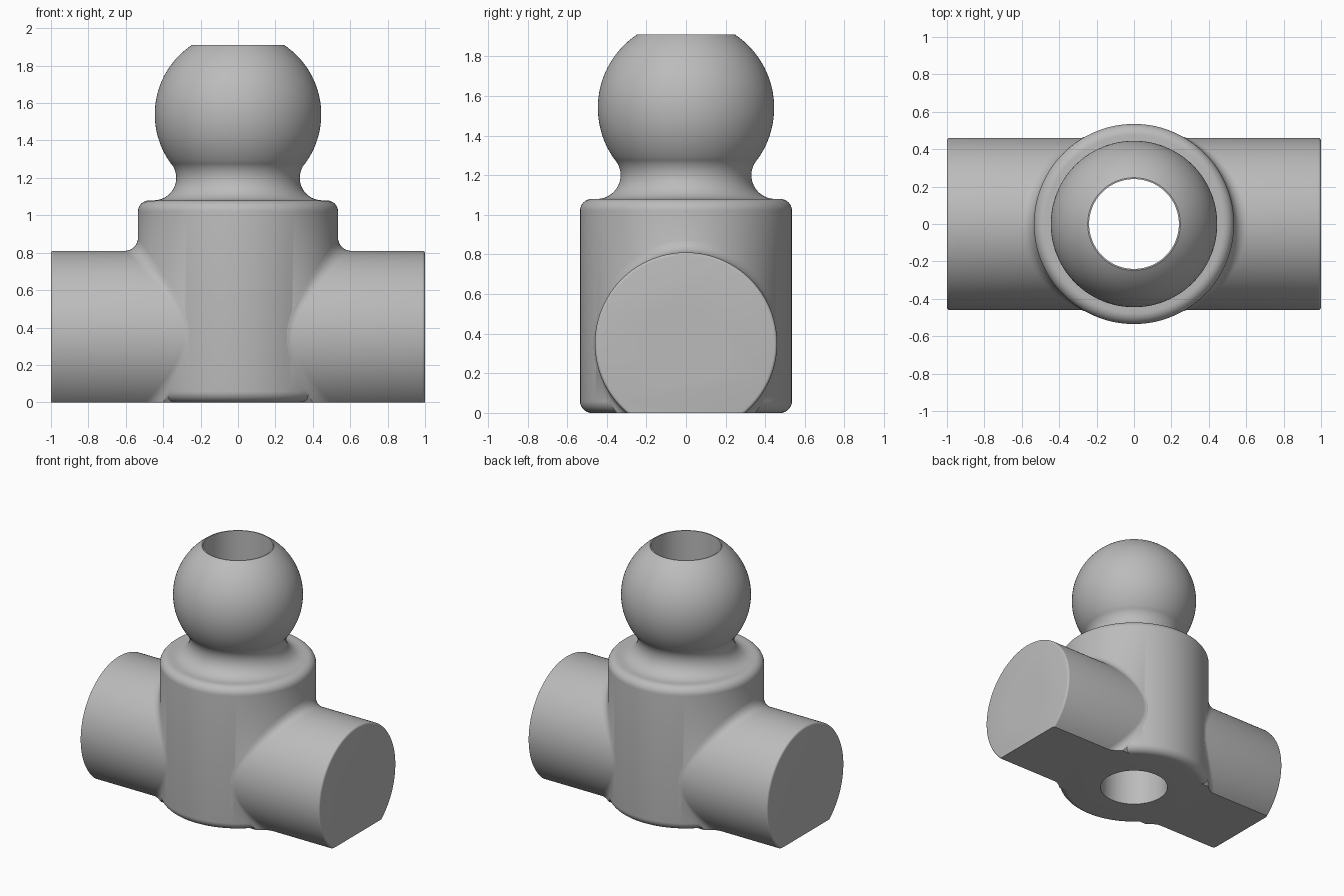
import bpy, bmesh, math
from mathutils import Vector

if "Cube" in bpy.data.objects:
    bpy.data.objects.remove(bpy.data.objects["Cube"], do_unlink=True)

metal = bpy.data.materials.new("grey metal")
metal.use_nodes = True
grey = (0.5, 0.5, 0.5, 1)
metal.diffuse_color = grey
metal.node_tree.nodes["Principled BSDF"].inputs["Base Color"].default_value = grey

BODY_R, ARM_R, ARM_Z, FILLET = 0.535, 0.46, 0.35, 0.07
BORE_R, PITCH = 0.24, 0.1


def finish(bm, name):
    bmesh.ops.recalc_face_normals(bm, faces=bm.faces)
    mesh = bpy.data.meshes.new(name)
    bm.to_mesh(mesh)
    bm.free()
    mesh.materials.append(metal)
    obj = bpy.data.objects.new(name, mesh)
    bpy.context.collection.objects.link(obj)
    return obj


def arc(cx, cz, r, start, end, steps):
    angles = [math.radians(start + (end - start) * i / steps) for i in range(steps + 1)]
    return [(cx + r * math.cos(a), cz + r * math.sin(a)) for a in angles]


def lathe(name, profile, steps):
    """Spin an (r, z) profile around the z axis."""
    bm = bmesh.new()
    verts = [bm.verts.new((r, 0, z)) for r, z in profile]
    edges = [bm.edges.new(pair) for pair in zip(verts, verts[1:])]
    bmesh.ops.spin(bm, geom=verts + edges, cent=(0, 0, 0), axis=(0, 0, 1),
                   angle=math.tau, steps=steps)
    bmesh.ops.remove_doubles(bm, verts=bm.verts, dist=1e-5)
    return finish(bm, name)


def boolean(target, tool, operation):
    mod = target.modifiers.new(operation, "BOOLEAN")
    mod.operation, mod.object, mod.solver = operation, tool, "EXACT"
    bpy.context.view_layer.objects.active = target
    bpy.ops.object.modifier_apply(modifier=mod.name)
    bpy.data.objects.remove(tool, do_unlink=True)


# Upright barrel, waisted neck and truncated ball in one profile
profile = [(0, -0.0005)]
profile += arc(BODY_R - 0.06, 0.0595, 0.06, -90, 0, 8)
profile += arc(BODY_R - 0.06, 1.02, 0.06, 0, 90, 8)
profile += arc(0.45, 1.2, 0.12, 270, 143, 14)
profile += arc(0, 1.54, 0.445, -36, 56.2, 32)
profile += [(0, 1.91)]
body = lathe("ball_mount_body", profile, 128)


# Cross arm: rings from the outer end in to a rolling-ball fillet on the barrel
def end_ring(x, r, angles):
    return [Vector((x, r * math.cos(a), ARM_Z + r * math.sin(a))) for a in angles]


def fillet_ring(f, angles):
    ring = []
    for a in angles:
        y, z = (ARM_R + FILLET) * math.cos(a), (ARM_R + FILLET) * math.sin(a)
        centre = Vector((math.sqrt((BODY_R + FILLET) ** 2 - y * y), y, z))
        to_arm = Vector((0, -math.cos(a), -math.sin(a)))
        to_body = Vector((-centre.x, -y, 0)).normalized()
        reach = FILLET + (0.003 if f == 1 else 0)
        point = centre + to_arm.slerp(to_body, f) * reach
        ring.append(point + Vector((0, 0, ARM_Z)))
    return ring


angles = [math.tau * i / 128 for i in range(128)]
half = [end_ring(1 - 0.015 + h, ARM_R - 0.015 + r, angles)
        for r, h in arc(0, 0, 0.015, 90, 0, 4)]
half += [fillet_ring(i / 8, angles) for i in range(9)]
mirrored = [[Vector((-p.x, p.y, p.z)) for p in ring] for ring in reversed(half)]

bm = bmesh.new()
rings = [[bm.verts.new(p) for p in ring] for ring in half + mirrored]
for a, b in zip(rings, rings[1:]):
    for i in range(len(a)):
        j = (i + 1) % len(a)
        bm.faces.new((a[i], a[j], b[j], b[i]))
bm.faces.new(rings[0])
bm.faces.new(rings[-1])
bmesh.ops.recalc_face_normals(bm, faces=bm.faces)
# Flat underside
bmesh.ops.bisect_plane(bm, geom=bm.verts[:] + bm.edges[:] + bm.faces[:],
                       plane_co=(0, 0, 0), plane_no=(0, 0, -1), clear_outer=True)
bmesh.ops.holes_fill(bm, edges=[e for e in bm.edges if e.is_boundary], sides=0)
boolean(body, finish(bm, "cross_arm"), "UNION")

# Vertical bore
boolean(body, lathe("bore_cutter", [(0, -0.3), (BORE_R, -0.3), (BORE_R, 2.2), (0, 2.2)], 96),
        "DIFFERENCE")

# Threaded cross bore: rows of a helix, each turn joining the row one pitch on
thread = [(0, 0.195), (0.6, 0.195), (0.75, 0.24), (0.85, 0.24)]
SIDES, TURNS, START = 64, 24, -1.127
bm = bmesh.new()
rows = []
for i in range(TURNS * 4 + 1):
    offset, r = thread[i % 4]
    row = []
    for k in range(SIDES):
        a = math.tau * k / SIDES
        x = START + PITCH * (i // 4 + offset + k / SIDES)
        row.append(bm.verts.new((x, r * math.cos(a), ARM_Z + r * math.sin(a))))
    rows.append(row)


def helix_vert(i, k):
    return rows[i + 4][0] if k == SIDES else rows[i][k]


for i in range(TURNS * 4):
    for k in range(SIDES):
        if k == SIDES - 1 and i + 5 >= len(rows):
            continue
        bm.faces.new((helix_vert(i, k), helix_vert(i, k + 1),
                      helix_vert(i + 1, k + 1), helix_vert(i + 1, k)))
# Close each end with a cone
tips = {-1: bm.verts.new((-1.4, 0, ARM_Z)), 1: bm.verts.new((1.6, 0, ARM_Z))}
for edge in [e for e in bm.edges if e.is_boundary]:
    side = 1 if edge.verts[0].co.x > 0 else -1
    bm.faces.new((edge.verts[0], edge.verts[1], tips[side]))
boolean(body, finish(bm, "thread_cutter"), "DIFFERENCE")

# Smooth shading with crisp edges
bpy.ops.object.select_all(action="DESELECT")
body.select_set(True)
bpy.context.view_layer.objects.active = body
bpy.ops.object.shade_smooth_by_angle(angle=math.radians(30))
